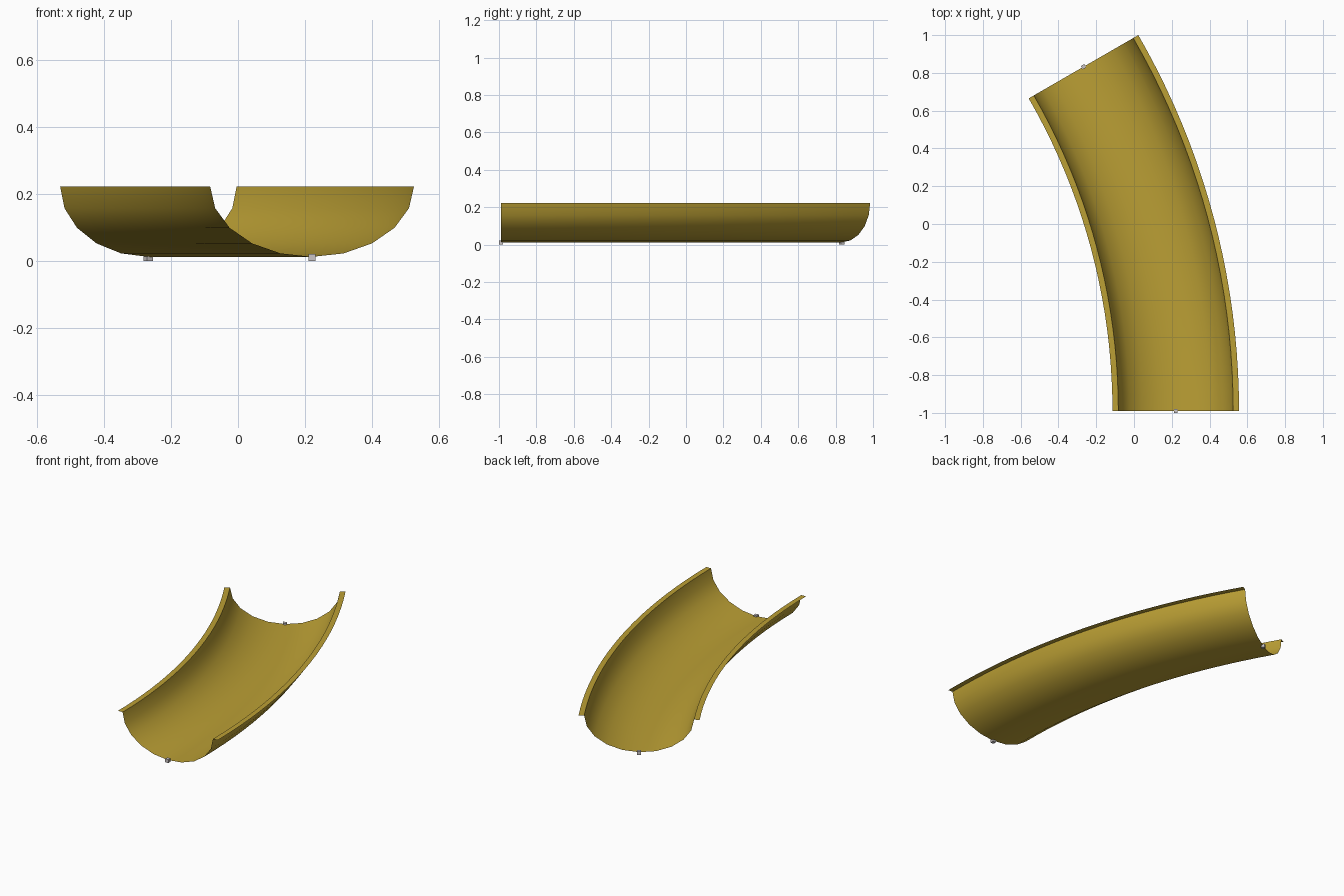
import bpy, bmesh, math
from mathutils import Matrix

if "Cube" in bpy.data.objects:
    bpy.data.objects.remove(bpy.data.objects["Cube"])

# Bend: a 30 degree arc around a centre on the -x side
RADIUS, CX, CY = 3.645, -3.424, -0.99
SWEEP, STEPS = math.radians(30), 20
HALF, RIM_Z, DEPTH, LIP = 0.304, 0.222, 0.210, 0.031


def material(name, color):
    m = bpy.data.materials.new(name)
    m.diffuse_color = (*color, 1)
    m.use_nodes = True
    m.node_tree.nodes["Principled BSDF"].inputs["Base Color"].default_value = m.diffuse_color
    return m


def make_object(name, bm, mat):
    mesh = bpy.data.meshes.new(name)
    bm.to_mesh(mesh)
    bm.free()
    mesh.materials.append(mat)
    ob = bpy.data.objects.new(name, mesh)
    bpy.context.collection.objects.link(ob)
    return ob


def on_arc(offset, angle, z):
    r = RADIUS + offset
    return (CX + r * math.cos(angle), CY + r * math.sin(angle), z)


gold = material("mustard gold", (0.50, 0.35, 0.035))
grey = material("light grey", (0.60, 0.56, 0.56))

# Trough cross-section: ten-sided half round with a thin flat lip on each side
profile = [(-HALF - LIP, RIM_Z)]
for k in range(11):
    a = math.radians(-90 + 18 * k)
    profile.append((HALF * math.sin(a), RIM_Z - DEPTH * math.cos(a)))
profile.append((HALF + LIP, RIM_Z))

# Trough swept along the bend
bm = bmesh.new()
rows = [[bm.verts.new(on_arc(o, SWEEP * i / STEPS, z)) for o, z in profile]
        for i in range(STEPS + 1)]
for r0, r1 in zip(rows, rows[1:]):
    for j in range(len(profile) - 1):
        bm.faces.new((r0[j], r0[j + 1], r1[j + 1], r1[j]))
trough = make_object("slide_trough", bm, gold)
bpy.context.view_layer.objects.active = trough
trough.select_set(True)
bpy.ops.object.shade_smooth_by_angle(angle=math.radians(40))

# Small connector cubes at the middle of each end
for name, angle in (("front_connector", 0), ("back_connector", SWEEP)):
    bm = bmesh.new()
    place = Matrix.Translation(on_arc(0, angle, 0.0105)) @ Matrix.Rotation(angle, 4, 'Z')
    bmesh.ops.create_cube(bm, size=0.021, matrix=place)
    make_object(name, bm, grey)
